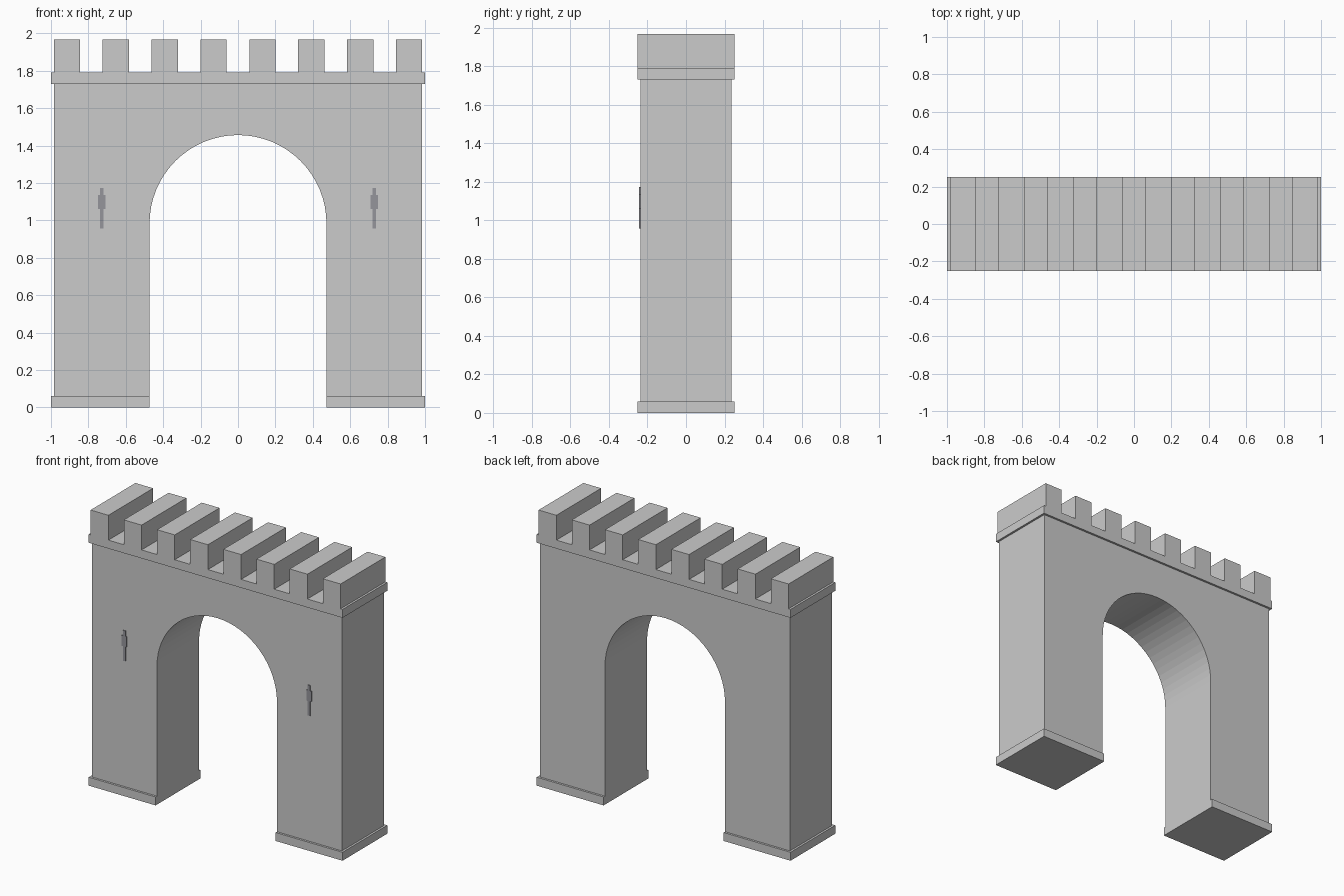
import bpy, bmesh, math

if "Cube" in bpy.data.objects:
    bpy.data.objects.remove(bpy.data.objects["Cube"])

HALF_BODY, HALF_TRIM = 0.237, 0.252   # half depths in y
ARCH_R, SPRING = 0.473, 0.983


def material(name, rgb):
    m = bpy.data.materials.new(name)
    m.diffuse_color = (*rgb, 1)
    m.use_nodes = True
    m.node_tree.nodes["Principled BSDF"].inputs["Base Color"].default_value = m.diffuse_color
    return m


def prism(name, profile, y0, y1, mat=None):
    """Extrude an x-z profile from y0 to y1."""
    bm = bmesh.new()
    face = bm.faces.new([bm.verts.new((x, y0, z)) for x, z in profile])
    new = bmesh.ops.extrude_face_region(bm, geom=[face])["geom"]
    bmesh.ops.translate(bm, vec=(0, y1 - y0, 0),
                        verts=[v for v in new if isinstance(v, bmesh.types.BMVert)])
    bmesh.ops.recalc_face_normals(bm, faces=bm.faces)
    mesh = bpy.data.meshes.new(name)
    bm.to_mesh(mesh)
    bm.free()
    obj = bpy.data.objects.new(name, mesh)
    bpy.context.collection.objects.link(obj)
    if mat:
        mesh.materials.append(mat)
    return obj


def rect(x0, x1, z0, z1):
    return [(x0, z0), (x1, z0), (x1, z1), (x0, z1)]


trim = material("trim_stone", (0.62, 0.62, 0.65))
dark = material("slit_dark", (0.3, 0.3, 0.33))

# Wall with the round-headed archway
arch = [(ARCH_R * math.cos(math.pi * i / 32), SPRING + ARCH_R * math.sin(math.pi * i / 32))
        for i in range(33)]
wall = [(-0.985, 0.06), (-0.985, 1.73), (0.985, 1.73), (0.985, 0.06), (ARCH_R, 0.06)]
prism("arch_wall", wall + arch + [(-ARCH_R, 0.06)], -HALF_BODY, HALF_BODY)

# Ledge under the battlements
prism("top_ledge", rect(-1, 1, 1.73, 1.79), -HALF_TRIM, HALF_TRIM, trim)

# Battlements running the full depth
for i in range(8):
    x = (i - 3.5) * 0.2614
    prism(f"merlon_{i + 1}", rect(x - 0.07, x + 0.07, 1.79, 1.967), -HALF_TRIM, HALF_TRIM, trim)

# Plinths and front arrow slits on both piers
slit = [(0.01, 0.957), (0.01, 1.06), (0.02, 1.06), (0.02, 1.135), (0.01, 1.135), (0.01, 1.173)]
slit += [(-x, z) for x, z in reversed(slit)]
for side, s in (("left", -1), ("right", 1)):
    prism(f"{side}_plinth", rect(s * ARCH_R, s * 1.0, 0, 0.06), -HALF_TRIM, HALF_TRIM, trim)
    prism(f"{side}_arrow_slit", [(s * 0.728 + x, z) for x, z in slit],
          -HALF_BODY - 0.006, -HALF_BODY + 0.004, dark)
